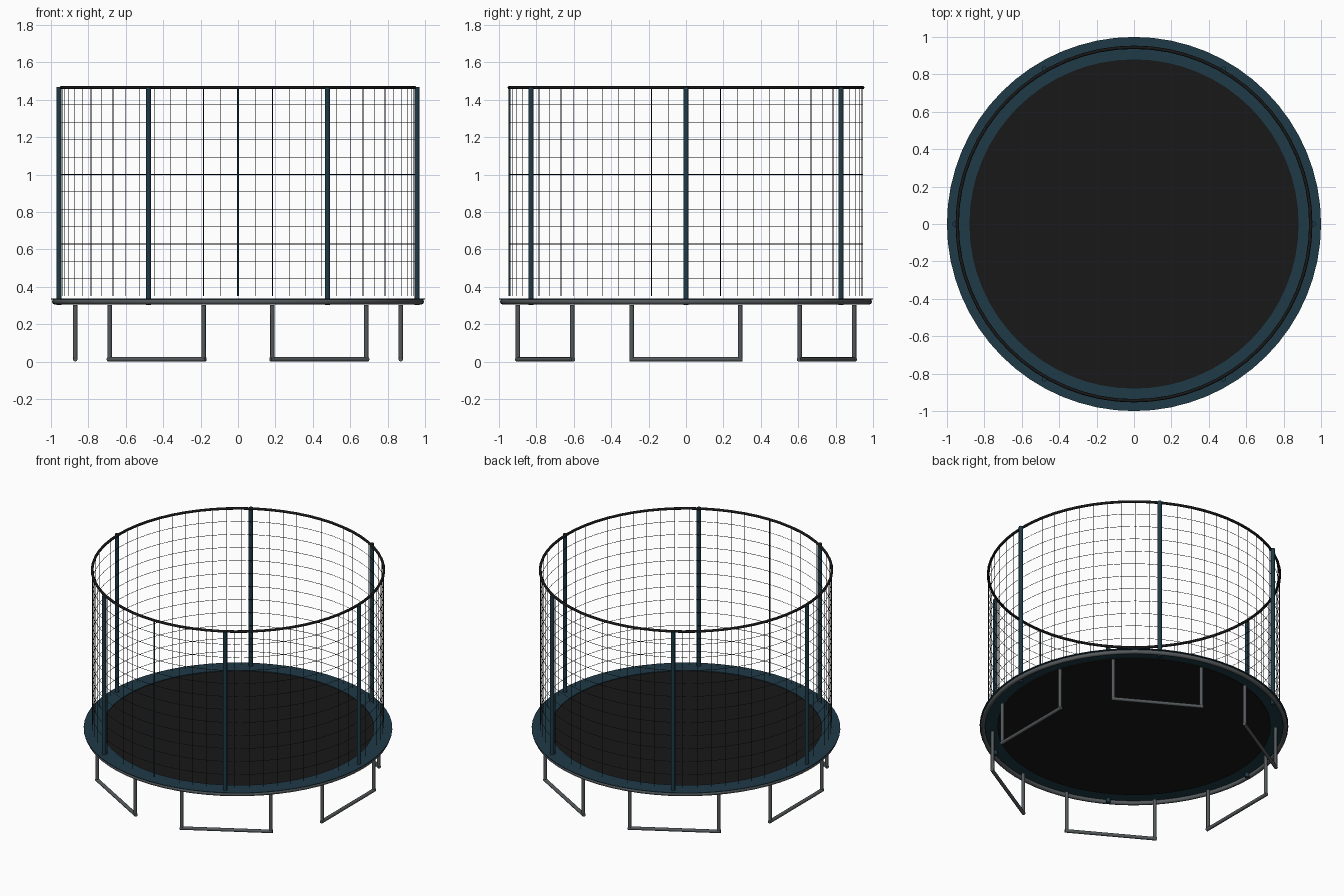
import bpy, bmesh
from math import sin, cos, radians, pi

if "Cube" in bpy.data.objects:
    bpy.data.objects.remove(bpy.data.objects["Cube"])

SEG = 64


def material(name, rgb):
    m = bpy.data.materials.new(name)
    m.diffuse_color = (*rgb, 1)
    m.use_nodes = True
    m.node_tree.nodes["Principled BSDF"].inputs["Base Color"].default_value = m.diffuse_color
    return m


STEEL = material("steel", (0.09, 0.10, 0.105))
BLUE = material("pad_blue", (0.013, 0.042, 0.062))
BLACK = material("black", (0.009, 0.009, 0.009))


def polar(r, a, z):
    return (r * cos(a), r * sin(a), z)


def circle(r, z):
    return [polar(r, 2 * pi * i / SEG, z) for i in range(SEG)]


def tubes(name, radius, mat, lines=(), rings=(), res=2):
    """Mesh object made of round tubes along open lines and closed rings."""
    cu = bpy.data.curves.new(name, 'CURVE')
    cu.dimensions = '3D'
    cu.bevel_depth = radius
    cu.bevel_resolution = res
    cu.use_fill_caps = True
    for pts, closed in [(p, False) for p in lines] + [(p, True) for p in rings]:
        sp = cu.splines.new('POLY')
        sp.points.add(len(pts) - 1)
        for p, co in zip(sp.points, pts):
            p.co = (*co, 1)
        sp.use_cyclic_u = closed
    ob = bpy.data.objects.new(name, cu)
    bpy.context.collection.objects.link(ob)
    bpy.ops.object.select_all(action='DESELECT')
    ob.select_set(True)
    bpy.context.view_layer.objects.active = ob
    bpy.ops.object.convert(target='MESH')
    ob = bpy.context.object
    ob.data.materials.clear()
    ob.data.materials.append(mat)
    bpy.ops.object.shade_smooth_by_angle(angle=radians(50))
    return ob


def disc(name, r_in, r_out, z0, z1, mat):
    """Flat solid disc, or a flat ring when r_in > 0."""
    bm = bmesh.new()
    loop = lambda r, z: [bm.verts.new(p) for p in circle(r, z)]
    ob_, ot = loop(r_out, z0), loop(r_out, z1)
    bands = [(ob_, ot)]
    if r_in > 0:
        ib, it = loop(r_in, z0), loop(r_in, z1)
        bands += [(ot, it), (it, ib), (ib, ob_)]
    else:
        bm.faces.new(ot)
        bm.faces.new(ob_[::-1])
    for a, b in bands:
        for i in range(SEG):
            j = (i + 1) % SEG
            bm.faces.new((a[i], a[j], b[j], b[i]))
    bmesh.ops.recalc_face_normals(bm, faces=bm.faces)
    me = bpy.data.meshes.new(name)
    bm.to_mesh(me)
    bm.free()
    me.materials.append(mat)
    ob = bpy.data.objects.new(name, me)
    bpy.context.collection.objects.link(ob)


# Jumping surface, padding and frame
disc("jump_mat", 0, 0.885, 0.326, 0.332, BLACK)
disc("edge_pad", 0.88, 1.0, 0.332, 0.337, BLUE)
tubes("frame_ring", 0.015, STEEL, rings=[circle(0.98, 0.32)])

# Six U-shaped legs and six net poles
LEG_R = 0.012
for k in range(6):
    a = k * pi / 3

    def leg_pt(t, z):
        return (0.87 * cos(a) - t * sin(a), 0.87 * sin(a) + t * cos(a), z)

    w = 0.29
    tubes(f"leg_{k + 1}", LEG_R, STEEL, lines=[
        [leg_pt(-w, LEG_R), leg_pt(-w, 0.302)],
        [leg_pt(w, LEG_R), leg_pt(w, 0.302)],
        [leg_pt(-w - LEG_R, LEG_R), leg_pt(w + LEG_R, LEG_R)]])
    tubes(f"net_pole_{k + 1}", 0.014, BLUE,
          lines=[[polar(0.957, a, 0.302), polar(0.957, a, 1.467)]])

# Safety net, its top hoop and the front zip
Z0, Z1, R = 0.35, 1.465, 0.945
tubes("safety_net", 0.0016, BLACK, res=0,
      lines=[[polar(R, 2 * pi * i / SEG, Z0), polar(R, 2 * pi * i / SEG, Z1)]
             for i in range(SEG)],
      rings=[circle(R, Z0 + (Z1 - Z0) * i / 12) for i in range(1, 12)])
tubes("top_hoop", 0.009, BLACK, rings=[circle(R, Z1)])
tubes("net_zip", 0.005, BLUE,
      lines=[[polar(R, -pi / 2, Z0), polar(R, -pi / 2, Z1)]])
